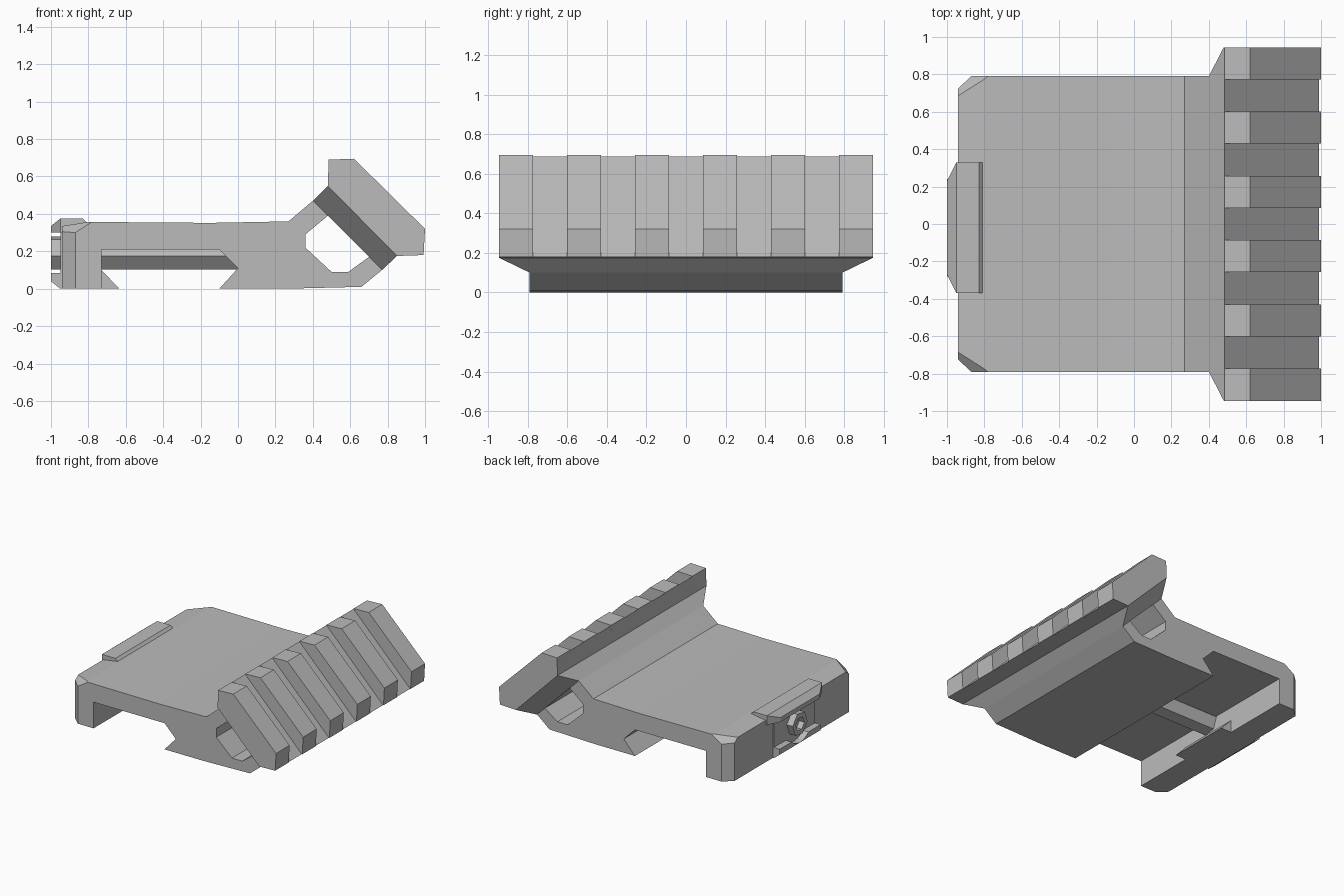
import bpy, bmesh, math
from mathutils import Vector

if "Cube" in bpy.data.objects:
    bpy.data.objects.remove(bpy.data.objects["Cube"])

grey = bpy.data.materials.new("matte grey")
grey.diffuse_color = (0.5, 0.5, 0.5, 1)
grey.use_nodes = True
grey.node_tree.nodes["Principled BSDF"].inputs["Base Color"].default_value = grey.diffuse_color


def finish(name, bm):
    bmesh.ops.recalc_face_normals(bm, faces=bm.faces)
    me = bpy.data.meshes.new(name)
    bm.to_mesh(me)
    bm.free()
    me.materials.append(grey)
    ob = bpy.data.objects.new(name, me)
    bpy.context.collection.objects.link(ob)
    return ob


def prism(pts, a, b, axis="y"):
    """Extrude a profile: (x, z) along y, (y, z) along x, or (x, y) along z."""
    put = {"y": lambda p, t: (p[0], t, p[1]),
           "x": lambda p, t: (t, p[0], p[1]),
           "z": lambda p, t: (p[0], p[1], t)}[axis]
    bm = bmesh.new()
    lo = [bm.verts.new(put(p, a)) for p in pts]
    hi = [bm.verts.new(put(p, b)) for p in pts]
    bm.faces.new(lo)
    bm.faces.new(hi)
    n = len(pts)
    for i in range(n):
        bm.faces.new((lo[i], lo[(i + 1) % n], hi[(i + 1) % n], hi[i]))
    bmesh.ops.recalc_face_normals(bm, faces=bm.faces)
    return bm


def slice_off(bm, p, q, r, outside):
    """Cut away the side of plane p-q-r that holds the point outside, and cap it."""
    p, q, r = Vector(p), Vector(q), Vector(r)
    n = (q - p).cross(r - p).normalized()
    if n.dot(Vector(outside) - p) < 0:
        n = -n
    res = bmesh.ops.bisect_plane(bm, geom=bm.verts[:] + bm.edges[:] + bm.faces[:],
                                 dist=1e-5, plane_co=p, plane_no=n, clear_outer=True)
    edges = [e for e in res["geom_cut"] if isinstance(e, bmesh.types.BMEdge)]
    bmesh.ops.holes_fill(bm, edges=edges, sides=0)


# Mount body: clamp leg, channel, lower foot and the open six-sided neck
body = prism([(-0.94, 0), (-0.73, 0), (-0.73, 0.21), (-0.10, 0.21), (0, 0.11),
              (-0.10, 0), (0.25, 0), (0.66, 0.01), (0.77, 0.10), (0.70, 0.17),
              (0.59, 0.09), (0.50, 0.09), (0.36, 0.22), (0.36, 0.29), (0.48, 0.39),
              (0.40, 0.47), (0.27, 0.36), (-0.15, 0.352), (-0.80, 0.357),
              (-0.94, 0.335)], -0.79, 0.79)
for s in (-1, 1):
    # Upright corner chamfer, then the small sloped facet above it
    slice_off(body, (-0.94, s * 0.725, 0), (-0.87, s * 0.79, 0),
              (-0.87, s * 0.79, 1), (-0.94, s * 0.79, 0))
    slice_off(body, (-0.94, s * 0.725, 0.305), (-0.87, s * 0.79, 0.30),
              (-0.80, s * 0.79, 0.345), (-0.94, s * 0.79, 0.6))
finish("mount_body", body)

# Flared rail base between neck and rail
bm = bmesh.new()
for x, z, w in ((0.40, 0.47, 0.79), (0.77, 0.10, 0.79), (0.48, 0.55, 0.945), (0.85, 0.175, 0.945)):
    for s in (-1, 1):
        bm.verts.new((x, s * w, z))
bmesh.ops.convex_hull(bm, input=bm.verts[:])
bmesh.ops.dissolve_limit(bm, angle_limit=0.02, verts=bm.verts[:], edges=bm.edges[:])
finish("rail_base", bm)

# Angled rail: eleven bands, alternating raised teeth and slots
step = 1.89 / 11
slot = [(0.48, 0.55), (0.485, 0.688), (0.988, 0.18), (0.85, 0.175)]
tooth = [(0.48, 0.55), (0.485, 0.69), (0.62, 0.695), (1.0, 0.32), (0.992, 0.18), (0.85, 0.175)]
for i in range(11):
    y = -0.945 + i * step
    if i % 2:
        finish("rail_slot", prism(slot, y, y + step))
    else:
        finish("rail_tooth", prism(tooth, y, y + step))

# Clamp cap hooked over the end of the body, corners trimmed
cap = prism([(-1.0, 0.30), (-1.0, 0.335), (-0.95, 0.375), (-0.83, 0.375),
             (-0.81, 0.355), (-0.81, 0.30)], -0.37, 0.33)
slice_off(cap, (-1, -0.27, 0), (-0.95, -0.37, 0), (-0.95, -0.37, 1), (-1, -0.37, 0))
slice_off(cap, (-1, 0.23, 0), (-0.95, 0.33, 0), (-0.95, 0.33, 1), (-1, 0.33, 0))
finish("clamp_cap", cap)

# Clamp plate and lower lug with a round scoop under the nut
finish("clamp_plate", prism([(-0.28, 0.0), (0.24, 0.0), (0.24, 0.31), (-0.28, 0.31)],
                            -0.948, -0.90, "x"))
cy, cz = -0.02, 0.19
scoop = [(cy + 0.15 * math.cos(a), cz + 0.15 * math.sin(a))
         for a in (math.radians(225 + 15 * k) for k in range(7))]
lug = prism([(0.24, 0), (0.24, 0.085), *reversed(scoop), (-0.28, 0.085), (-0.28, 0)],
            -1.0, -0.94, "x")
slice_off(lug, (-1, 0, 0.04), (-0.95, 0, 0), (-0.95, 1, 0), (-1, 0, 0))
finish("clamp_lug", lug)

# Clamp jaw tooth gripping inside the channel
finish("clamp_jaw", prism([(-0.74, 0), (-0.635, 0), (-0.73, 0.10), (-0.74, 0.10)], -0.28, 0.24))


# Cross bolt through the channel
def hexagon(r, turn=0.15):
    return [(cy + r * math.cos(turn + k * math.pi / 3), cz + r * math.sin(turn + k * math.pi / 3))
            for k in range(6)]


finish("cross_bolt", prism(hexagon(0.093), -0.80, 0.02, "x"))

# Ring nut with an open centre on the end of the bolt
bm = bmesh.new()
rings = [[bm.verts.new((x, *p)) for p in hexagon(r)]
         for r, x in ((0.095, -0.94), (0.095, -1.0), (0.055, -1.0), (0.055, -0.955))]
for a, b in zip(rings, rings[1:]):
    for k in range(6):
        bm.faces.new((a[k], a[(k + 1) % 6], b[(k + 1) % 6], b[k]))
bm.faces.new(rings[0])
bm.faces.new(rings[-1])
finish("clamp_nut", bm)
